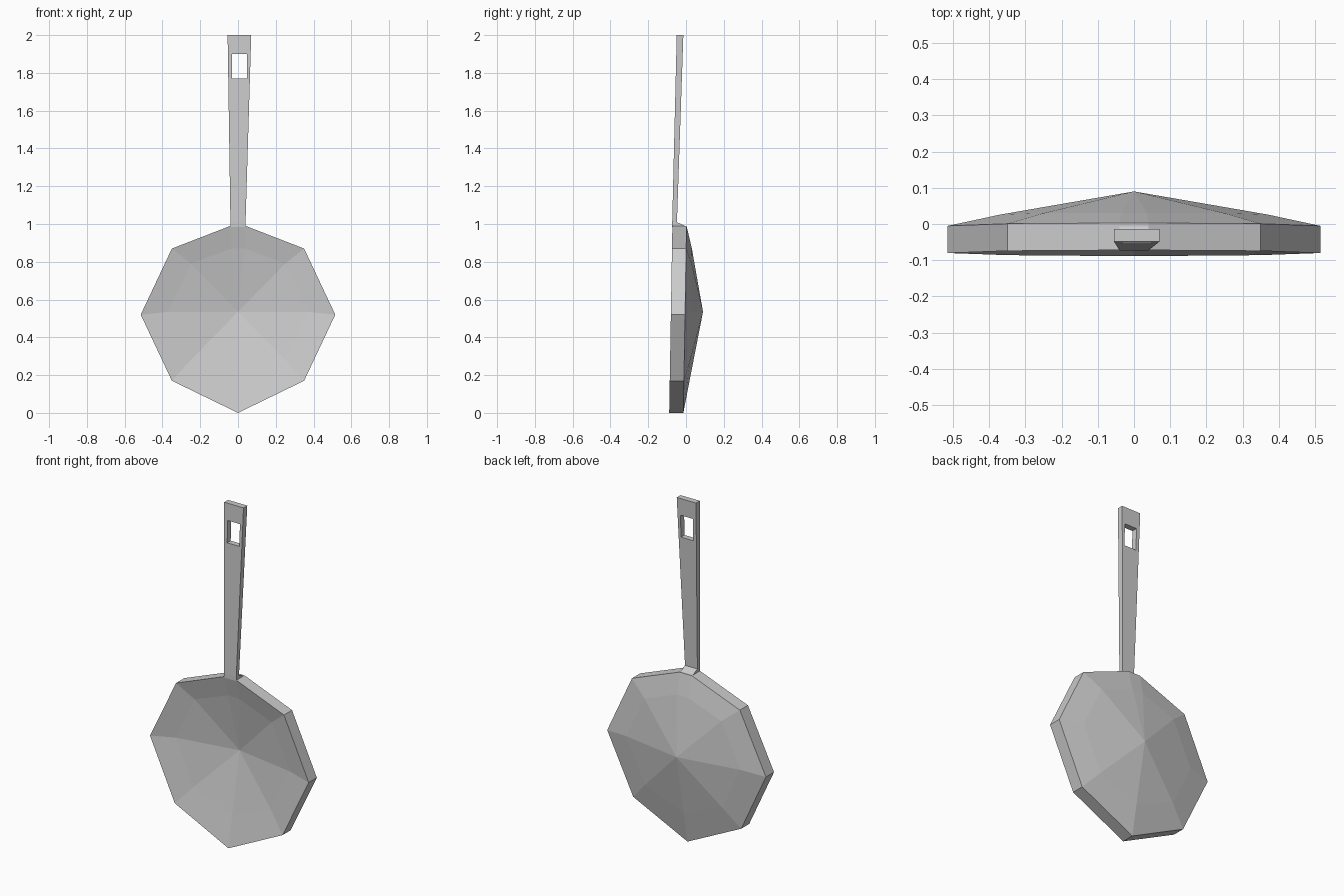
import bpy, bmesh

if "Cube" in bpy.data.objects:
    bpy.data.objects.remove(bpy.data.objects["Cube"])


def make_object(name, verts, faces):
    mesh = bpy.data.meshes.new(name)
    mesh.from_pydata(verts, [], faces)
    bm = bmesh.new()
    bm.from_mesh(mesh)
    bmesh.ops.recalc_face_normals(bm, faces=bm.faces)
    bm.to_mesh(mesh)
    bm.free()
    obj = bpy.data.objects.new(name, mesh)
    bpy.context.collection.objects.link(obj)
    return obj


def mirrored(right, bottom):
    # closed loop from the bottom point, up the right side, down the left
    return [bottom] + right + [(-x, z) for x, z in reversed(right)]


def loft(name, rings):
    # closed tapered bar through four-sided rings
    verts = [p for r in rings for p in r]
    faces = [(0, 1, 2, 3), tuple(len(verts) - 4 + i for i in range(4))]
    for k in range(0, len(verts) - 4, 4):
        faces += [(k + i, k + (i + 1) % 4, k + 4 + (i + 1) % 4, k + 4 + i) for i in range(4)]
    return make_object(name, verts, faces)


def rect(x0, x1, y0, y1, z):
    return [(x0, y0, z), (x1, y0, z), (x1, y1, z), (x0, y1, z)]


# Shallow faceted bowl: back skin and front skin joined around the rim
THICK = 0.075
rim = mirrored([(.35, .17), (.515, .52), (.35, .87), (.04, .99)], (0, 0))
ring = mirrored([(.25, .28), (.37, .535), (.25, .79), (.035, .87)], (0, .18))
n = len(rim)
verts, faces = [], []
for dy in (0, -THICK):
    o = len(verts)
    verts += [(x, -.014 + .017 * z + dy, z) for x, z in rim]
    verts += [(x, .018 + .015 * z + dy, z) for x, z in ring]
    verts.append((0, .09 + dy, .535))
    for i in range(n):
        j = (i + 1) % n
        faces += [(o + i, o + j, o + n + j, o + n + i), (o + n + i, o + n + j, o + 2 * n)]
m = 2 * n + 1
faces += [(i, (i + 1) % n, m + (i + 1) % n, m + i) for i in range(n)]
bowl = make_object("bowl", verts, faces)

# Tapered handle, with a sloping neck where it leaves the rim
handle = loft("handle", [
    rect(-.04, .04, -.073, .003, .985),
    rect(-.04, .04, -.073, -.048, 1.01),
    rect(-.055, .07, -.049, -.014, 2.0),
])

# Hanging slot through the handle
cutter = loft("slot_cutter", [
    rect(-.032, .048, -.3, .3, 1.77),
    rect(-.032, .048, -.3, .3, 1.90),
])
cutter.hide_render = True
cutter.hide_set(True)
slot = handle.modifiers.new("hanging_slot", 'BOOLEAN')
slot.operation = 'DIFFERENCE'
slot.solver = 'EXACT'
slot.object = cutter
